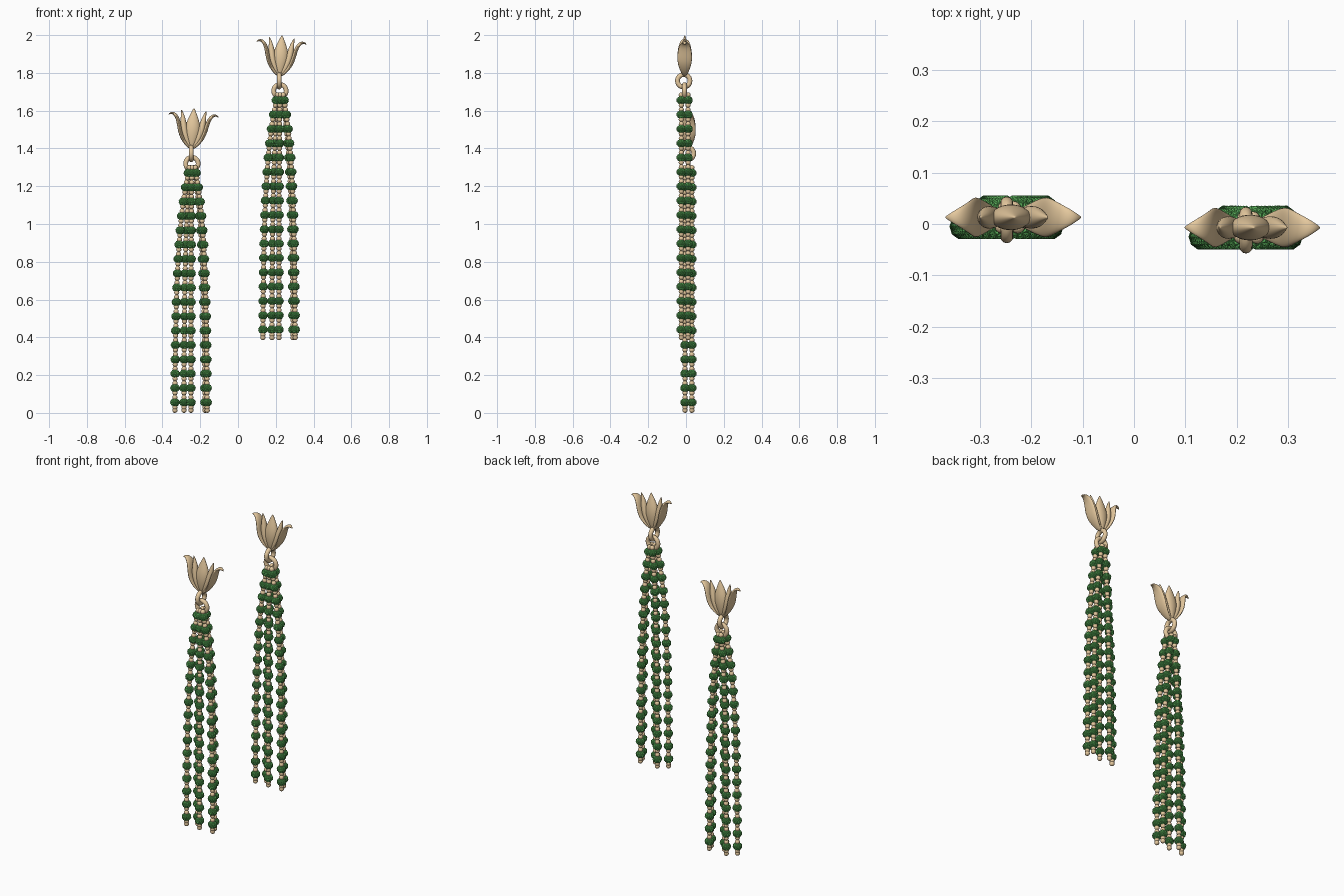
import bpy, bmesh, math
from mathutils import Matrix, Vector

if "Cube" in bpy.data.objects:
    bpy.data.objects.remove(bpy.data.objects["Cube"])


def material(name, rgb):
    m = bpy.data.materials.new(name)
    m.diffuse_color = (*rgb, 1)
    m.use_nodes = True
    m.node_tree.nodes["Principled BSDF"].inputs["Base Color"].default_value = m.diffuse_color
    return m


GOLD = material("gold", (0.78, 0.58, 0.34))
GREEN = material("green", (0.10, 0.42, 0.10))

# right earring sits at the origin of this list, left one is a lower copy
OFFSETS = {"right": Vector((0, 0, 0)), "left": Vector((-0.466, 0.02, -0.385))}
BASE = Vector((0.22, -0.007, 1.785))


def place(name, bm, mat, smooth=True, subsurf=0):
    me = bpy.data.meshes.new(name)
    bmesh.ops.recalc_face_normals(bm, faces=bm.faces)
    for f in bm.faces:
        f.smooth = smooth
    bm.to_mesh(me)
    bm.free()
    me.materials.append(mat)
    for side, off in OFFSETS.items():
        ob = bpy.data.objects.new(f"{side}_{name}", me)
        ob.location = off
        bpy.context.collection.objects.link(ob)
        if subsurf:
            mod = ob.modifiers.new("smooth", "SUBSURF")
            mod.levels = mod.render_levels = subsurf


def petal(bm, stations, mirror=1):
    """Loft lens sections; station = (x, z, in-plane half width, half depth in y)."""
    rings = []
    n = len(stations)
    for i, (x, z, w, d) in enumerate(stations):
        a, b = stations[max(i - 1, 0)], stations[min(i + 1, n - 1)]
        t = Vector((b[0] - a[0], 0, b[1] - a[1])).normalized()
        side = Vector((t.z, 0, -t.x))
        ring = []
        for k in range(8):
            ang = k * math.pi / 4
            p = Vector((x, 0, z)) + side * w * math.cos(ang) + Vector((0, d * math.sin(ang), 0))
            ring.append(bm.verts.new((p.x * mirror, p.y, p.z)))
        rings.append(ring)
    for r0, r1 in zip(rings, rings[1:]):
        for k in range(8):
            bm.faces.new((r0[k], r0[(k + 1) % 8], r1[(k + 1) % 8], r1[k]))
    bm.faces.new(rings[0])
    bm.faces.new(rings[-1])


# flower: centre bud, two inner petals, two curled outer petals
CENTRE = [(0, 0, .012, .010), (0, .03, .026, .020), (0, .08, .045, .029),
          (0, .13, .043, .027), (0, .18, .020, .013), (0, .216, .002, .002)]
INNER = [(.004, 0, .010, .010), (.022, .03, .018, .020), (.043, .08, .022, .026),
         (.051, .13, .019, .021), (.057, .17, .011, .011), (.066, .203, .002, .002)]
OUTER = [(.006, 0, .008, .010), (.034, .025, .010, .025), (.062, .07, .012, .043),
         (.073, .12, .012, .043), (.084, .16, .011, .034), (.104, .182, .009, .022),
         (.122, .182, .006, .010), (.133, .172, .001, .001)]
tilt = Matrix.Translation(BASE) @ Matrix.Rotation(math.radians(3.5), 4, 'Y')
for name, st, sides in (("centre_petal", CENTRE, (1,)), ("inner_petals", INNER, (1, -1)),
                        ("outer_petals", OUTER, (1, -1))):
    bm = bmesh.new()
    for s in sides:
        petal(bm, st, s)
    bm.transform(tilt)
    place(name, bm, GOLD, subsurf=2)


# linked rings: upper one seen edge-on from the front, lower one face-on
def ring(name, centre, axis):
    bm = bmesh.new()
    major, minor, nu, nv = .033, .0125, 32, 12
    grid = []
    for i in range(nu):
        a = 2 * math.pi * i / nu
        row = []
        for j in range(nv):
            b = 2 * math.pi * j / nv
            r = major + minor * math.cos(b)
            row.append(bm.verts.new((r * math.cos(a), r * math.sin(a), minor * math.sin(b))))
        grid.append(row)
    for i in range(nu):
        for j in range(nv):
            u, v = (i + 1) % nu, (j + 1) % nv
            bm.faces.new((grid[i][j], grid[u][j], grid[u][v], grid[i][v]))
    bm.transform(Matrix.Translation(centre) @ Matrix.Rotation(math.pi / 2, 4, axis))
    place(name, bm, GOLD)


ring("upper_ring", Vector((.218, -.012, 1.758)), 'Y')
ring("lower_ring", Vector((.222, -.008, 1.705)), 'X')

# bead strands: (top x, bottom x, y)
STRANDS = [(.203, .132, -.025), (.222, .217, -.025), (.244, .303, -.025),
           (.212, .180, .011), (.236, .291, .011)]
TOP, STEP, COUNT = 1.655, .0759, 17
for n, (x0, x1, y) in enumerate(STRANDS, 1):
    def at(z):
        t = max((TOP - z) / (STEP * (COUNT - 1)), -.02)
        f = (1 - math.exp(-3.5 * t)) / .97
        return Matrix.Translation((x0 + (x1 - x0) * f, y, z))

    green, gold = bmesh.new(), bmesh.new()
    gold_z = [TOP + .028]
    for i in range(COUNT):
        z = TOP - i * STEP
        bmesh.ops.create_icosphere(green, subdivisions=2, radius=1,
                                   matrix=at(z) @ Matrix.Diagonal((.0245, .0245, .0215, 1)))
        gold_z += [z - .026, z - (.050 if i < COUNT - 1 else .042)]
    # raise a small stud on every facet of the green beads
    bmesh.ops.recalc_face_normals(green, faces=green.faces)
    bmesh.ops.poke(green, faces=green.faces[:], offset=.003)
    for z in gold_z:
        bmesh.ops.create_uvsphere(gold, u_segments=12, v_segments=8, radius=.0137, matrix=at(z))
    place(f"green_beads_{n}", green, GREEN, smooth=False)
    place(f"gold_beads_{n}", gold, GOLD)
